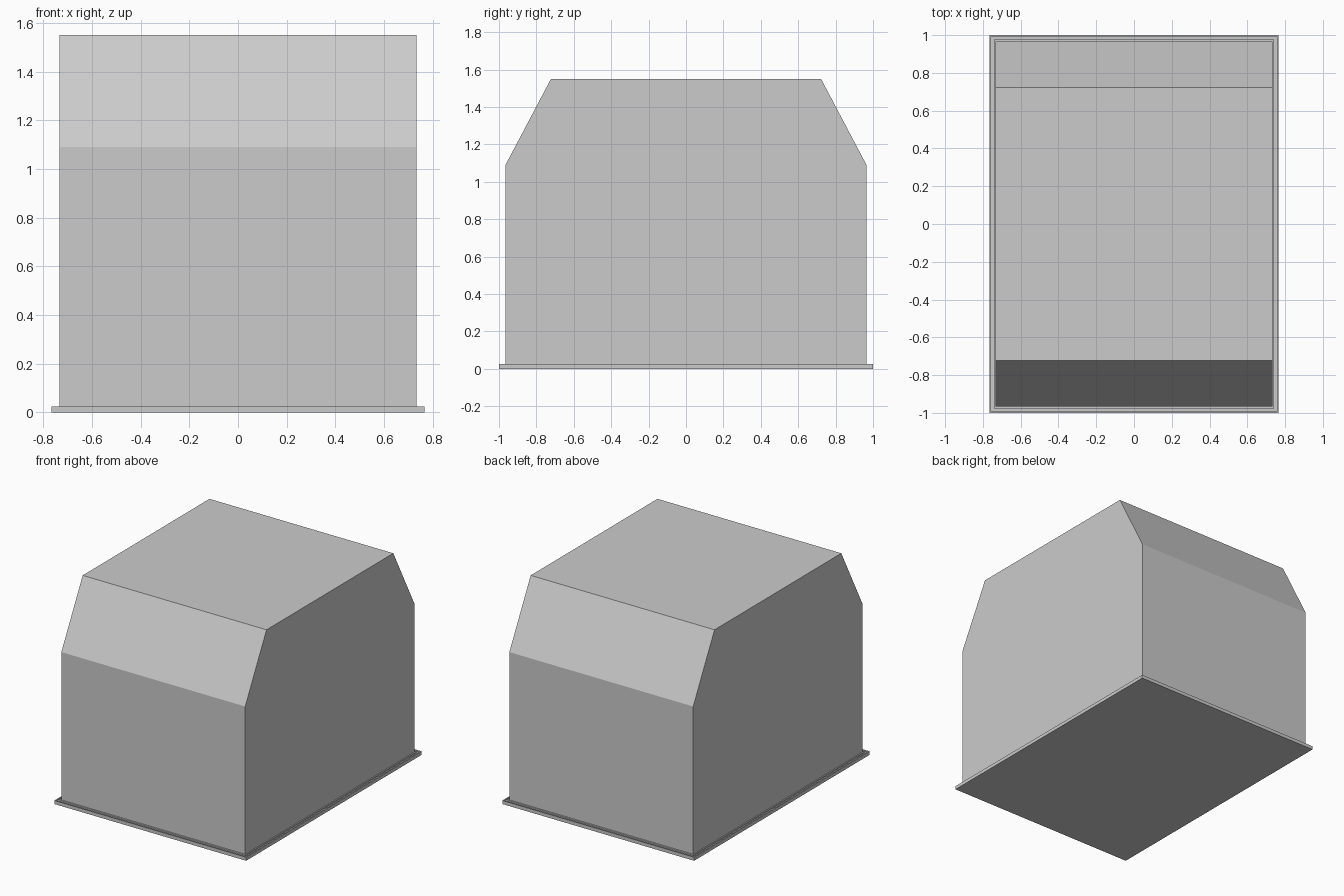
import bpy, bmesh
from mathutils import Vector

if "Cube" in bpy.data.objects:
    bpy.data.objects.remove(bpy.data.objects["Cube"])


def finish(bm, name):
    bmesh.ops.recalc_face_normals(bm, faces=bm.faces[:])
    mesh = bpy.data.meshes.new(name)
    bm.to_mesh(mesh)
    bm.free()
    obj = bpy.data.objects.new(name, mesh)
    bpy.context.collection.objects.link(obj)
    return obj


def extruded_face(bm, points, offset):
    """Make a polygon and extrude it; return the far cap."""
    face = bm.faces.new([bm.verts.new(p) for p in points])
    bm.normal_update()
    geom = bmesh.ops.extrude_face_region(bm, geom=[face], use_keep_orig=True)["geom"]
    bmesh.ops.translate(bm, vec=Vector(offset),
                        verts=[g for g in geom if isinstance(g, bmesh.types.BMVert)])
    cap = [g for g in geom if isinstance(g, bmesh.types.BMFace)][0]
    bmesh.ops.recalc_face_normals(bm, faces=bm.faces[:])
    return cap


# Base plate with a thin raised rim and a shallow channel around the housing
bm = bmesh.new()
X, Y, H = 0.765, 1.0, 0.025
top = extruded_face(bm, [(-X, -Y, 0), (X, -Y, 0), (X, Y, 0), (-X, Y, 0)], (0, 0, H))
for width, step in ((0.008, -0.008), (0.015, 0.008)):
    bmesh.ops.inset_region(bm, faces=[top], thickness=width, use_even_offset=True)
    bmesh.ops.inset_region(bm, faces=[top], thickness=0.0005, use_even_offset=True)
    for v in top.verts:
        v.co.z += step
finish(bm, "base_plate")

# Housing: chamfered side profile extruded across the width
bm = bmesh.new()
half = [(0.965, 0.02), (0.965, 1.09), (0.722, 1.55)]
profile = half + [(-y, z) for y, z in reversed(half)]
W = 0.733
extruded_face(bm, [(-W, y, z) for y, z in profile], (2 * W, 0, 0))
finish(bm, "housing")
